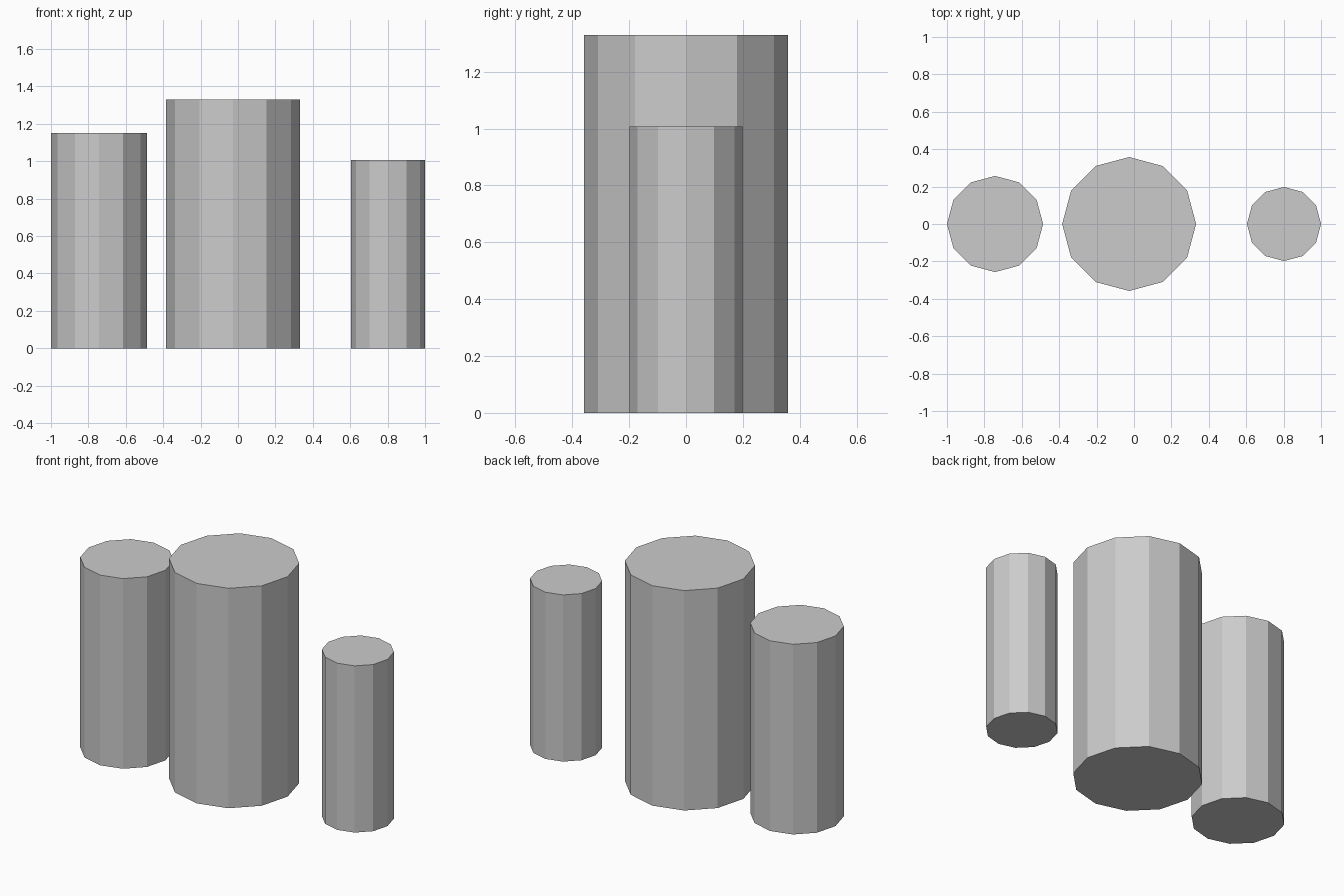
import bpy

if "Cube" in bpy.data.objects:
    bpy.data.objects.remove(bpy.data.objects["Cube"])


def pillar(name, x, radius, height):
    """Flat-shaded twelve-sided capped cylinder standing on z = 0."""
    bpy.ops.mesh.primitive_cylinder_add(
        vertices=12, radius=radius, depth=height, location=(x, 0, height / 2))
    bpy.context.object.name = name


# Three separate pillars in a row: name, centre x, radius, height
for spec in (
    ("left_pillar", -0.743, 0.257, 1.15),
    ("middle_pillar", -0.026, 0.358, 1.33),
    ("right_pillar", 0.802, 0.198, 1.008),
):
    pillar(*spec)
